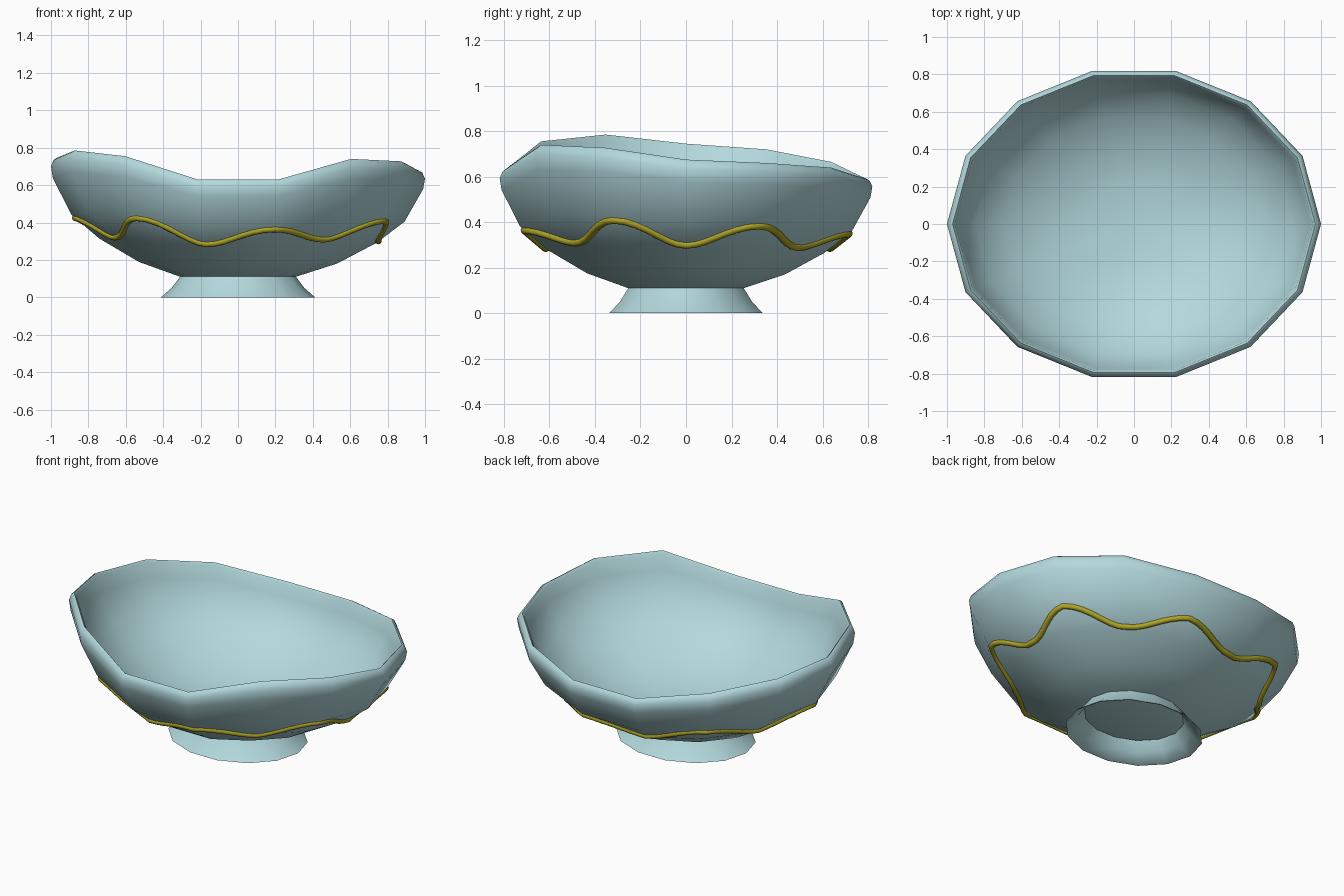
import bpy, bmesh, math
from mathutils import Vector

SIDES = 14
BASE = 0.11          # height where bowl meets foot
DEPTH = 0.84         # y radius relative to x radius

cube = bpy.data.objects.get("Cube")
if cube:
    bpy.data.objects.remove(cube, do_unlink=True)


def make_material(name, rgb):
    mat = bpy.data.materials.new(name)
    mat.use_nodes = True
    mat.diffuse_color = (*rgb, 1)
    mat.node_tree.nodes["Principled BSDF"].inputs["Base Color"].default_value = (*rgb, 1)
    return mat


glaze = make_material("pale_teal_glaze", (0.45, 0.69, 0.72))
gold = make_material("dark_gold", (0.43, 0.38, 0.02))

# Rim height of each column, counter-clockwise from +x
RIM = [0.675, 0.66, 0.64, 0.59, 0.59, 0.665, 0.72,
       0.745, 0.785, 0.755, 0.63, 0.63, 0.74, 0.727]
# Wave height of the gold band on each column
WAVE = [0.30, 0.385, 0.29, 0.35, 0.285, 0.39, 0.32,
        0.425, 0.32, 0.425, 0.285, 0.365, 0.31, 0.41]
# Profiles: radius, fraction of the column's height
OUTER = [(0.31, 0), (0.53, 0.125), (0.74, 0.32), (0.89, 0.52), (0.99, 0.83)]
LIP = [(1.0, 0.93), (0.985, 0.985), (0.97, 1.0), (0.957, 0.975)]
INNER = [(0.94, 0.83), (0.85, 0.56), (0.70, 0.36), (0.50, 0.18), (0.26, 0.085)]


def ring_point(k, r, z):
    a = math.tau * k / SIDES
    return Vector((r * math.cos(a), r * DEPTH * math.sin(a), z))


def column_z(k, t):
    return BASE + (RIM[k % SIDES] - BASE) * t


def lathe(name, rings, mat, angle, cap_first=False, centre=None):
    """Skin a list of point rings, optionally closing either end."""
    bm = bmesh.new()
    loops = [[bm.verts.new(p) for p in ring] for ring in rings]
    for low, high in zip(loops, loops[1:]):
        for i in range(SIDES):
            j = (i + 1) % SIDES
            bm.faces.new((low[i], low[j], high[j], high[i]))
    if cap_first:
        bm.faces.new(loops[0][::-1])
    if centre:
        c = bm.verts.new(centre)
        for i in range(SIDES):
            bm.faces.new((loops[-1][i], loops[-1][(i + 1) % SIDES], c))
    mesh = bpy.data.meshes.new(name)
    bm.to_mesh(mesh)
    bm.free()
    mesh.materials.append(mat)
    obj = bpy.data.objects.new(name, mesh)
    bpy.context.collection.objects.link(obj)
    bpy.ops.object.select_all(action='DESELECT')
    obj.select_set(True)
    bpy.context.view_layer.objects.active = obj
    bpy.ops.object.shade_smooth_by_angle(angle=math.radians(angle))
    return obj


# Bowl: outer wall, rounded wavy lip, inner wall
bowl_rings = [[ring_point(k, r, column_z(k, t)) for k in range(SIDES)]
              for r, t in OUTER + LIP + INNER]
lathe("bowl", bowl_rings, glaze, 70, cap_first=True, centre=(0, 0, 0.145))

# Foot: flared hollow ring
FOOT = [(0.30, 0.105), (0.34, 0.05), (0.405, 0), (0.412, 0), (0.355, 0.05), (0.31, BASE)]
foot_rings = [[ring_point(k, r, z) for k in range(SIDES)] for r, z in FOOT]
lathe("foot", foot_rings, glaze, 60)


# Gold band: wavy tube lying on the outer wall
def wall_point(k, z):
    for (r0, t0), (r1, t1) in zip(OUTER, OUTER[1:]):
        z0, z1 = column_z(k, t0), column_z(k, t1)
        if z <= z1:
            return ring_point(k, r0 + (r1 - r0) * (z - z0) / (z1 - z0), z)
    return ring_point(k, OUTER[-1][0], z)


STEPS = 7
path = []
for k in range(SIDES):
    for s in range(STEPS):
        f = s / STEPS
        ease = (1 - math.cos(math.pi * f)) / 2
        z = WAVE[k] + (WAVE[(k + 1) % SIDES] - WAVE[k]) * ease
        path.append(wall_point(k, z).lerp(wall_point(k + 1, z), f))

curve = bpy.data.curves.new("gold_band", 'CURVE')
curve.dimensions = '3D'
curve.bevel_depth = 0.017
curve.bevel_resolution = 2
spline = curve.splines.new('POLY')
spline.points.add(len(path) - 1)
for point, co in zip(spline.points, path):
    point.co = (*co, 1)
spline.use_cyclic_u = True
spline.use_smooth = True
curve.materials.append(gold)
bpy.context.collection.objects.link(bpy.data.objects.new("gold_band", curve))
